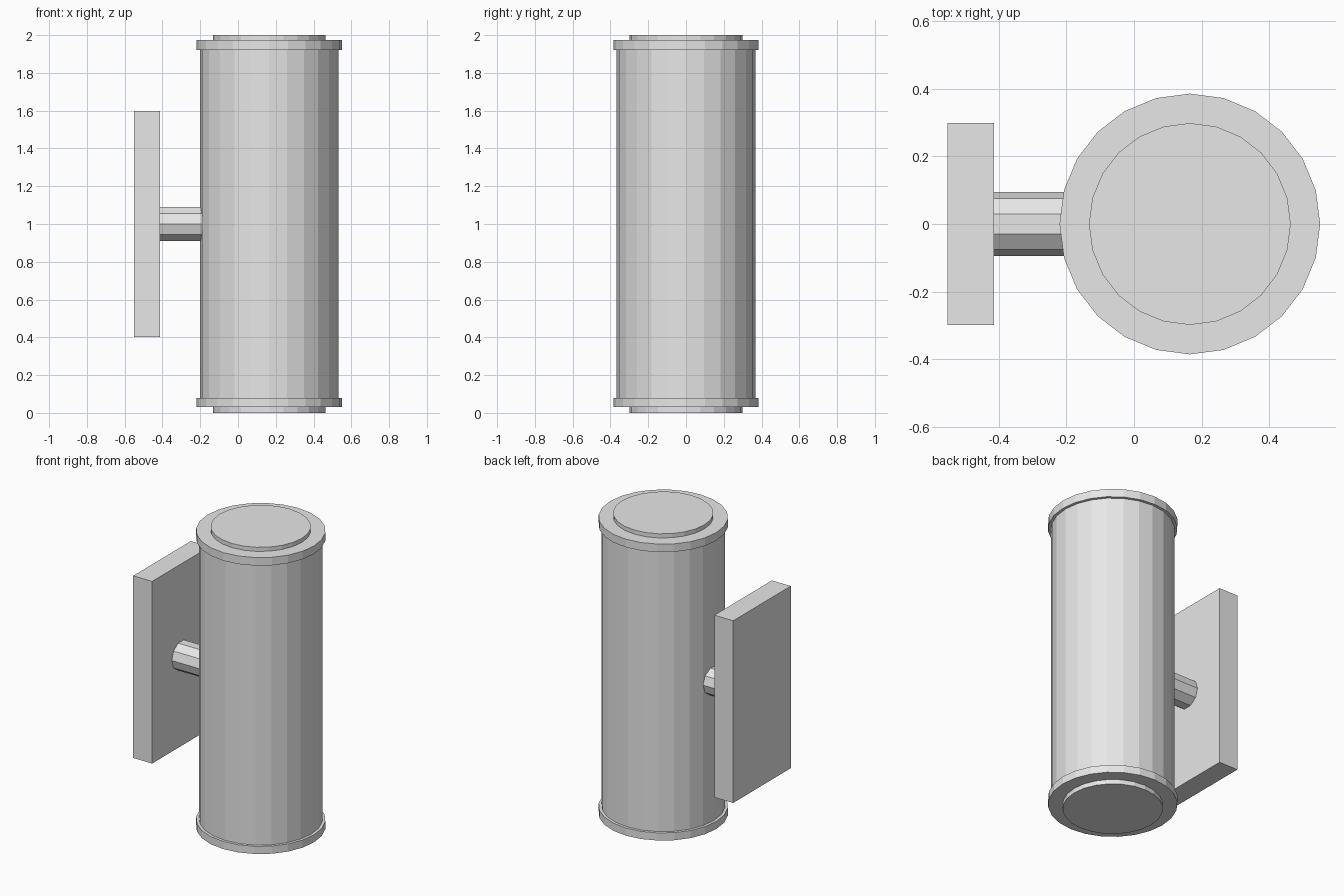
import bpy
import math

if "Cube" in bpy.data.objects:
    bpy.data.objects.remove(bpy.data.objects["Cube"])

mat = bpy.data.materials.new("light grey")
mat.diffuse_color = (0.8, 0.8, 0.8, 1)
mat.use_nodes = True
mat.node_tree.nodes["Principled BSDF"].inputs["Base Color"].default_value = mat.diffuse_color
CX = 0.165  # lamp axis


def finish(name):
    ob = bpy.context.object
    ob.name = name
    ob.data.materials.append(mat)
    return ob


def drum(name, r, z0, z1):
    # 24-sided upright cylinder with a corner on the x axis
    bpy.ops.mesh.primitive_cylinder_add(vertices=24, radius=r, depth=z1 - z0,
                                        location=(CX, 0, (z0 + z1) / 2))
    return finish(name)


# Lamp body
drum("lamp_body", 0.367, 0.05, 1.95)

# End rims and lenses, repeated top and bottom
drum("bottom_rim", 0.385, 0.03, 0.08)
drum("top_rim", 0.385, 1.92, 1.973)
drum("bottom_lens", 0.298, 0.0, 0.04)
drum("top_lens", 0.298, 1.96, 2.0)

# Ten-sided arm along x, corners pointing to +y and -y
bpy.ops.mesh.primitive_cylinder_add(vertices=10, radius=0.094, depth=0.25,
                                    location=(-0.295, 0, 1.0),
                                    rotation=(0, math.pi / 2, 0))
finish("wall_arm")

# Wall plate
bpy.ops.mesh.primitive_cube_add(size=1, location=(-0.4825, 0, 1.0))
plate = finish("wall_plate")
plate.scale = (0.137, 0.596, 1.194)
